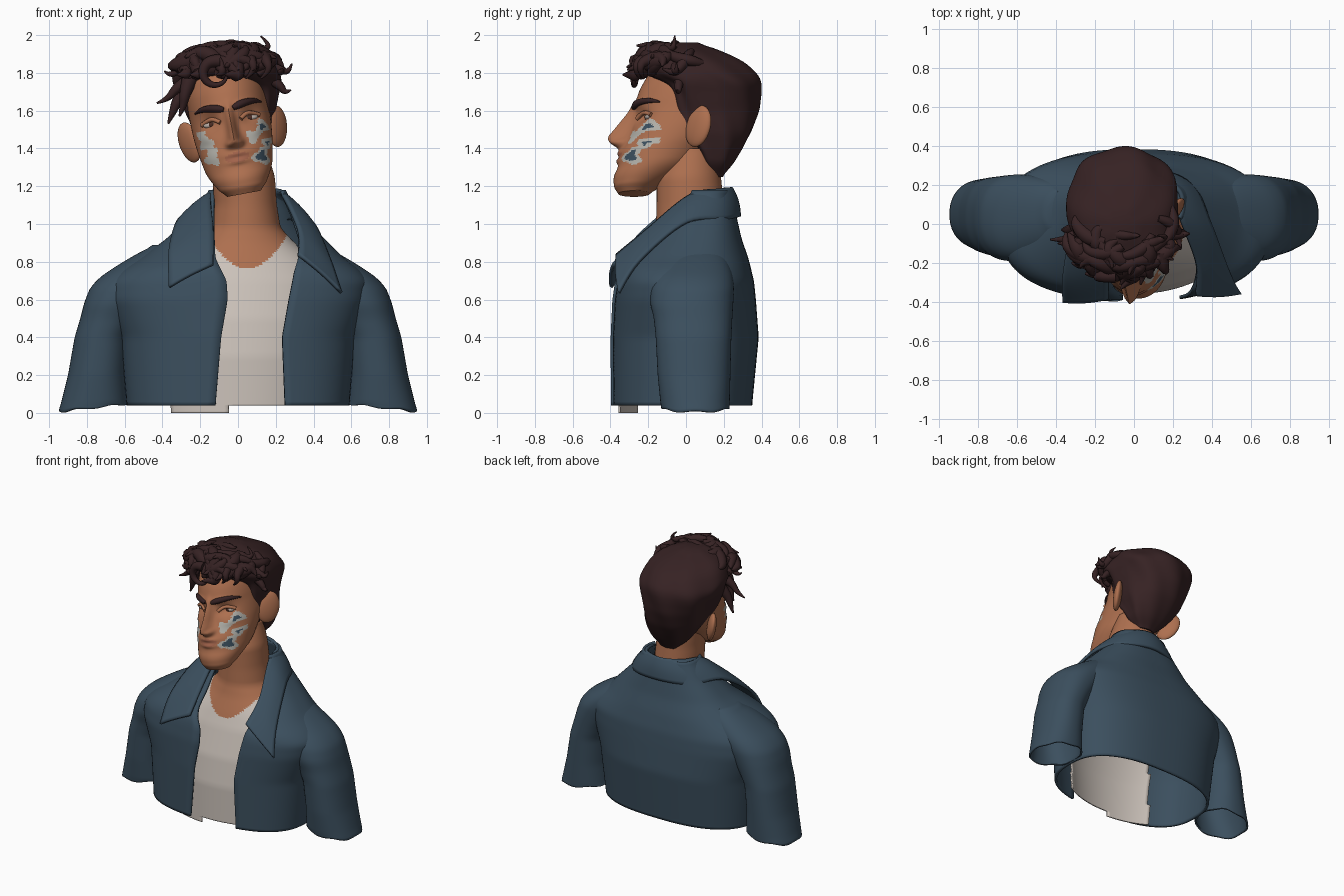
import bpy, bmesh, math, random
from mathutils import Vector, Matrix

if "Cube" in bpy.data.objects:
    bpy.data.objects.remove(bpy.data.objects["Cube"])

random.seed(11)

def material(name, r, g, b):
    m = bpy.data.materials.new(name)
    m.diffuse_color = (r, g, b, 1)
    m.use_nodes = True
    m.node_tree.nodes["Principled BSDF"].inputs["Base Color"].default_value = m.diffuse_color
    return m

SKIN = material("skin", .42, .16, .078)
LIP = material("lips", .36, .125, .07)
HAIR = material("dark brown hair", .037, .016, .017)
BLUE = material("denim blue", .044, .078, .112)
SHIRT = material("pale grey shirt", .60, .54, .49)
PATCH = material("grey patch", .45, .44, .40)
WHITE = material("eye white", .55, .47, .42)
IRIS = material("iris brown", .08, .03, .02)

def interp(table, z):
    """Softened linear lookup in a table whose first column is z."""
    def at(q):
        q = min(max(q, table[0][0]), table[-1][0])
        for a, b in zip(table, table[1:]):
            if q <= b[0]:
                f = (q - a[0]) / (b[0] - a[0])
                return [u + (v - u) * f for u, v in zip(a[1:], b[1:])]
    s = [at(z + k * .01) for k in (-2, -1, 0, 1, 2)]
    return [sum(c) / 5 for c in zip(*s)]

def power(v, p):
    return math.copysign(abs(v) ** p, v)

def oval(z, yf, yb, cx, hw, t, p=1.0):
    """Point on a superellipse slice; t = 0 is the front, 90 degrees is +x."""
    m = (yf + yb) / 2
    return Vector((cx + hw * power(math.sin(t), p), m - (yb - yf) / 2 * power(math.cos(t), p), z))

def steps(a, b, n):
    return [a + (b - a) * i / (n - 1) for i in range(n)]

def circle(n):
    return [math.tau * i / n for i in range(n)]

def add(name, me, *mats):
    for m in mats:
        me.materials.append(m)
    ob = bpy.data.objects.new(name, me)
    bpy.context.collection.objects.link(ob)
    return ob

def loft(name, rows, mats, closed=True, caps=(False, False), matrix=None, rule=None, thick=0):
    bm = bmesh.new()
    vs = [[bm.verts.new(p) for p in r] for r in rows]
    n = len(rows[0])
    for a, b in zip(vs, vs[1:]):
        for j in range(n if closed else n - 1):
            k = (j + 1) % n
            bm.faces.new((a[j], a[k], b[k], b[j]))
    if caps[0]:
        bm.faces.new(vs[0][::-1])
    if caps[1]:
        bm.faces.new(vs[-1])
    if matrix:
        bm.transform(matrix)
    if rule:
        dead = []
        for f in bm.faces:
            i = rule(f.calc_center_median())
            if i is None:
                dead.append(f)
            else:
                f.material_index = i
        bmesh.ops.delete(bm, geom=dead, context='FACES')
    me = bpy.data.meshes.new(name)
    bm.to_mesh(me)
    bm.free()
    ob = add(name, me, *mats)
    if thick:
        s = ob.modifiers.new("thickness", 'SOLIDIFY')
        s.thickness, s.offset = thick, -1
    return ob

def ball(name, mat, matrix):
    bm = bmesh.new()
    bmesh.ops.create_uvsphere(bm, u_segments=24, v_segments=14, radius=1, matrix=matrix)
    me = bpy.data.meshes.new(name)
    bm.to_mesh(me)
    bm.free()
    return add(name, me, mat)

def tubes(name, mat, paths, matrix=None):
    """Each path is a list of (point, radius); all become one smooth mesh."""
    cu = bpy.data.curves.new(name, 'CURVE')
    cu.dimensions, cu.bevel_depth, cu.bevel_resolution = '3D', 1, 2
    cu.use_fill_caps = True
    for path in paths:
        s = cu.splines.new('NURBS')
        s.points.add(len(path) - 1)
        for q, (p, r) in zip(s.points, path):
            q.co, q.radius = (*p, 1), r
        s.order_u, s.use_endpoint_u, s.resolution_u = 3, True, 6
    tmp = bpy.data.objects.new(name + "_guide", cu)
    bpy.context.collection.objects.link(tmp)
    me = bpy.data.meshes.new_from_object(tmp.evaluated_get(bpy.context.evaluated_depsgraph_get()))
    bpy.data.objects.remove(tmp)
    if matrix:
        me.transform(matrix)
    me.materials.clear()
    return add(name, me, mat)

# Head: tilted sideways; slices with nose, brow, socket and lip bumps
TILT = Matrix.Translation((.03, 0, 1.17)) @ Matrix.Rotation(math.radians(-10.5), 4, 'Y') @ Matrix.Translation((0, 0, -1.17))
FACE = [(1.16, -.35, -.2, .08), (1.18, -.38, -.17, .115), (1.25, -.385, -.03, .158), (1.30, -.36, .05, .18),
        (1.38, -.35, .13, .195), (1.43, -.32, .19, .203), (1.5, -.29, .25, .21), (1.6, -.265, .3, .212),
        (1.66, -.265, .32, .212), (1.72, -.245, .33, .21), (1.8, -.2, .3, .19), (1.88, -.09, .2, .12)]
NOSE = [(1.395, 0, .034), (1.425, .07, .036), (1.455, .115, .03), (1.5, .095, .022), (1.6, .04, .02), (1.66, 0, .02)]

def bump(d, s):
    return math.exp(-(d / s) ** 2)

def face_y(x, z):
    yf, yb, hw = interp(FACE, z)
    m, ax = (yf + yb) / 2, abs(x)
    y = m - (m - yf) * math.sqrt(max(0, 1 - (ax / hw) ** 2))
    h, w = interp(NOSE, z)
    y -= h * bump(x, w) + .03 * bump(ax - .032, .018) * bump(z - 1.432, .018)
    y += .035 * bump(ax - .1, .045) * bump(z - 1.555, .03)
    y -= .015 * bump(ax - .08, .07) * bump(z - 1.63, .022) + .012 * bump(ax - .14, .04) * bump(z - 1.48, .03)
    y -= .014 * bump(x, .055) * (bump(z - 1.376, .014) + bump(z - 1.334, .015))
    return y

PATCHES = [(.08, 1.465, .034, 0), (.13, 1.515, .036, .015), (.125, 1.36, .042, .026), (.155, 1.43, .028, .01),
           (-.17, 1.43, .036, 0), (-.135, 1.345, .036, 0), (-.2, 1.47, .024, 0), (-.14, 1.39, .028, 0)]
UNTILT = TILT.inverted()

def face_rule(c):
    h = UNTILT @ c
    for i, (x, z, r, dark) in enumerate(PATCHES):
        if c.y > -.135:
            break
        dx, dz = c.x - x, c.z - z
        d = math.hypot(dx, dz) / (1 + .28 * math.sin(3 * math.atan2(dz, dx) + 2 * i))
        if d < r:
            return 2 if d < dark else 1
    return 3 if (h.x / .065) ** 2 + ((h.z - 1.356) / .028) ** 2 < 1 and h.y < -.3 else 0

rows = []
for z in steps(1.16, 1.88, 90):
    yf, yb, hw = interp(FACE, z)
    row = [oval(z, yf, yb, 0, hw, t) for t in circle(128)]
    for p in row:
        if p.y < (yf + yb) / 2 - .001:
            p.y = face_y(p.x, z)
    rows.append(row)
loft("head", rows, [SKIN, PATCH, BLUE, LIP], caps=(True, True), matrix=TILT, rule=face_rule)

# Ears, eyes, lids and brows
for s, side in ((1, "right"), (-1, "left")):
    turn = Matrix.Rotation(-s * math.radians(38), 4, 'Z') @ Matrix.Rotation(math.radians(-18), 4, 'X')
    ball(side + "_ear", SKIN, TILT @ Matrix.Translation((s * .235, .065, 1.48)) @ turn @ Matrix.Diagonal((.03, .08, .112, 1)))
    ey = face_y(.105, 1.555)
    for nm, mat, dy, size in (("eye", WHITE, .008, (.042, .02, .021)), ("iris", IRIS, -.006, (.015, .008, .015))):
        ball(side + "_" + nm, mat, TILT @ Matrix.Translation((s * .105, ey + dy, 1.553)) @ Matrix.Diagonal((*size, 1)))
    lid = [(.055, 1.553), (.08, 1.575), (.115, 1.578), (.155, 1.556)]
    tubes(side + "_eyelid", SKIN, [[((s * x, face_y(x, z) - .005, z), .012) for x, z in lid]], TILT)
    brow = [(.025, 1.617, .012), (.05, 1.627, .021), (.1, 1.637, .019), (.15, 1.637, .014), (.178, 1.622, .004)]
    tubes(side + "_eyebrow", HAIR, [[((s * x, face_y(x, z) - .002, z), r) for x, z, r in brow]], TILT)

# Hair cap: square at the temples, round at the back
CAP = [(1.25, .13, .19, .03, .06, .8), (1.32, .085, .25, .02, .135, .6), (1.4, .06, .3, 0, .18, .4), (1.48, .0, .345, -.02, .215, .4),
       (1.6, -.05, .385, -.045, .238, .35), (1.7, -.06, .395, -.055, .27, .35), (1.75, -.1, .395, -.055, .285, .5),
       (1.79, -.22, .38, -.055, .288, .8), (1.86, -.24, .31, -.055, .26, .9), (1.91, -.2, .21, -.06, .21, 1),
       (1.945, -.12, .11, -.06, .13, 1), (1.96, -.04, .04, -.06, .03, 1)]

def cap_point(t, z):
    yf, yb, cx, hw, p = interp(CAP, z)
    q = oval(z, yf, yb, cx, hw, t, p if math.cos(t) > 0 else 1)
    return q + (q - Vector((cx, (yf + yb) / 2, z))) * .025 * math.sin(7 * t + 14 * z)

loft("hair_cap", [[cap_point(t, z) for t in circle(96)] for z in steps(1.25, 1.96, 50)], [HAIR], caps=(True, True))

# Curls: broad random locks over the crown, then chosen fringe and side flicks
locks = []
mid = Vector((-.06, .07, 1.72))
for i in range(40):
    t = random.gauss(0, .95)
    z = random.uniform(1.81, 1.93)
    p = cap_point(t, z)
    if p.y > .13:
        continue
    n = (p - mid).normalized()
    d = n.cross(Vector([random.uniform(-1, 1) for _ in range(3)])).normalized()
    e = n.cross(d) * random.choice((-1, 1))
    r = random.uniform(.028, .044)
    path = [p - n * .03 - d * .08, p + n * .01 - d * .03, p + n * .015 + d * .05 + e * .02,
            p + n * .01 + d * .1 + e * .06, p + n * random.choice((-.02, .02, .05)) + d * .09 + e * .11]
    for q in path:
        q.z = min(max(q.z, 1.79), 1.945 - 1.1 * (q.x + .04) ** 2)
    locks.append(list(zip(path, (r * .6, r, r, r * .65, .005))))

def flick(r, *pts):
    locks.append([(p, r * (1 - .88 * i / (len(pts) - 1))) for i, p in enumerate(pts)])

flick(.036, *[(-.12 + .068 * math.cos(a), -.265 - .012 * a / 6, 1.80 + .068 * math.sin(a)) for a in steps(1.2, 6.6, 9)])
flick(.035, (.05, -.1, 1.9), (.08, -.1, 1.95), (.14, -.08, 1.92), (.17, -.06, 1.95), (.12, -.06, 1.995))
flick(.035, (-.1, -.05, 1.92), (-.05, -.06, 1.96), (.01, -.06, 1.95), (.03, -.06, 1.97))
flick(.035, (.15, -.05, 1.84), (.22, -.06, 1.82), (.27, -.05, 1.8), (.285, -.05, 1.85))
flick(.035, (.15, -.03, 1.78), (.22, -.04, 1.74), (.25, -.04, 1.69), (.28, -.05, 1.71))
flick(.035, (-.2, -.1, 1.82), (-.3, -.1, 1.83), (-.36, -.1, 1.78), (-.39, -.1, 1.81))
flick(.04, (-.25, -.06, 1.76), (-.32, -.08, 1.73), (-.37, -.08, 1.66), (-.43, -.08, 1.64))
flick(.045, (-.27, .0, 1.72), (-.32, -.03, 1.66), (-.35, -.03, 1.58), (-.37, -.03, 1.53))
flick(.045, (-.25, -.1, 1.78), (-.28, -.13, 1.7), (-.29, -.12, 1.62), (-.31, -.12, 1.57))
for x in (-.24, -.03, .06, .14):
    y = -.26 + .9 * (x + .05) ** 2
    flick(.04, (x, y + .08, 1.88), (x + .01, y, 1.87), (x + .03, y - .02, 1.81), (x - .02, y + .005, 1.77))
tubes("hair_curls", HAIR, locks)

# Neck and shirt: one body, skin above a round neckline
BODY = [(0, -.36, .3, 0, .5), (.3, -.36, .32, 0, .54), (.5, -.33, .32, 0, .56), (.7, -.27, .29, .02, .5),
        (.8, -.23, .26, .03, .4), (.9, -.185, .22, .04, .26), (.98, -.16, .2, .04, .185), (1.1, -.155, .2, .04, .166),
        (1.25, -.155, .185, .03, .165), (1.4, -.1, .17, .0, .15)]

def body_rule(c):
    if c.z < .8 and (c.y > .1 or c.x < -.36 or c.x > .36) or c.z < .04 and c.x > -.06:
        return None
    return 0 if c.z > .765 + 4 * (c.x - .05) ** 2 else 1

loft("neck_and_shirt", [[oval(z, *interp(BODY, z), t) for t in circle(128)] for z in steps(0, 1.4, 180)],
     [SKIN, SHIRT], rule=body_rule, thick=.01)

# Jacket: open shell; last two columns are the x of the opening's edges
COAT = [(.04, -.40, .35, 0, .59, -.12, .25), (.4, -.40, .385, 0, .62, -.09, .235), (.6, -.39, .37, 0, .69, -.055, .27),
        (.7, -.375, .36, .01, .69, -.06, .29), (.76, -.36, .345, .015, .63, -.09, .3), (.82, -.31, .33, .02, .54, -.12, .32),
        (.92, -.2, .295, .04, .42, -.125, .33), (1.05, -.1, .265, .04, .29, -.13, .29), (1.18, -.03, .235, .05, .2, -.13, .235)]
P = .78
rows = []
for i, z in enumerate(steps(.04, 1.18, 60)):
    *shape, xl, xr = interp(COAT, z)
    cx, hw = shape[2:]
    a, b = [math.asin(power(min(.98, max(-.98, (x - cx) / hw)), 1 / P)) for x in (xr, xl)]
    rows.append([oval(z, *shape, t, P) for t in steps(a, math.tau + b, 90)])
loft("jacket_body", rows, [BLUE], closed=False, thick=.018)

# Sleeves: run up and inward into the shoulder slope, ragged hems
ARM = [(0, -.13, .23, .765, .185), (.2, -.15, .235, .745, .155), (.4, -.16, .24, .72, .145), (.5, -.17, .245, .68, .155),
       (.58, -.19, .25, .64, .175), (.66, -.19, .255, .59, .195), (.72, -.18, .25, .53, .2), (.78, -.15, .235, .46, .18),
       (.84, -.1, .21, .4, .14), (.89, -.03, .17, .35, .09)]
for s, side in ((1, "right"), (-1, "left")):
    rows = []
    for i, z in enumerate(steps(0, .89, 50)):
        yf, yb, cx, hw = interp(ARM, z)
        row = [oval(z, yf, yb, s * cx, hw, t, .9) for t in circle(64)]
        if i < 3:
            for p, t in zip(row, circle(64)):
                p.z += (3 - i) * .007 * (1 - s * math.sin(t) + .5 * math.sin(3 * t) ** 2)
        rows.append(row)
    loft(side + "_sleeve", rows, [BLUE], caps=(False, True), thick=.012)

# Collar: a band from fold line to outer edge, pointed at both ends
FOLD = [(-.13, -.375, .78), (-.13, -.2, .97), (-.14, .02, 1.14), (-.08, .17, 1.175), (.05, .23, 1.185),
        (.19, .17, 1.175), (.235, .02, 1.14), (.315, -.2, .96), (.315, -.36, .83)]
EDGE = [(-.36, -.39, .66), (-.36, -.25, .85), (-.3, .0, 1.02), (-.18, .2, 1.03), (.05, .272, 1.04),
        (.28, .2, 1.02), (.385, .0, 1.0), (.48, -.24, .8), (.54, -.35, .63)]

def smooth_path(pts, n):
    out = []
    for u in steps(0, len(pts) - 1, n):
        i = min(int(u), len(pts) - 2)
        f = u - i
        a, b, c, d = [Vector(pts[min(max(k, 0), len(pts) - 1)]) for k in range(i - 1, i + 3)]
        out.append(.5 * (2 * b + (c - a) * f + (2 * a - 5 * b + 4 * c - d) * f ** 2 + (3 * b - a - 3 * c + d) * f ** 3))
    return out

rows = []
for k in steps(0, 1, 9):
    row = []
    for f, e in zip(smooth_path(FOLD, 60), smooth_path(EDGE, 60)):
        q = e.lerp(f, k)
        out = Vector((q.x - .04, q.y - .1, .15)).normalized()
        row.append(q + out * .012 * math.sin(math.pi * k))
    rows.append(row)
loft("collar", rows, [BLUE], closed=False, thick=.02)

bpy.ops.object.select_all(action='DESELECT')
for ob in bpy.context.collection.objects:
    ob.select_set(True)
    bpy.context.view_layer.objects.active = ob
bpy.ops.object.shade_smooth_by_angle(angle=math.radians(50))
